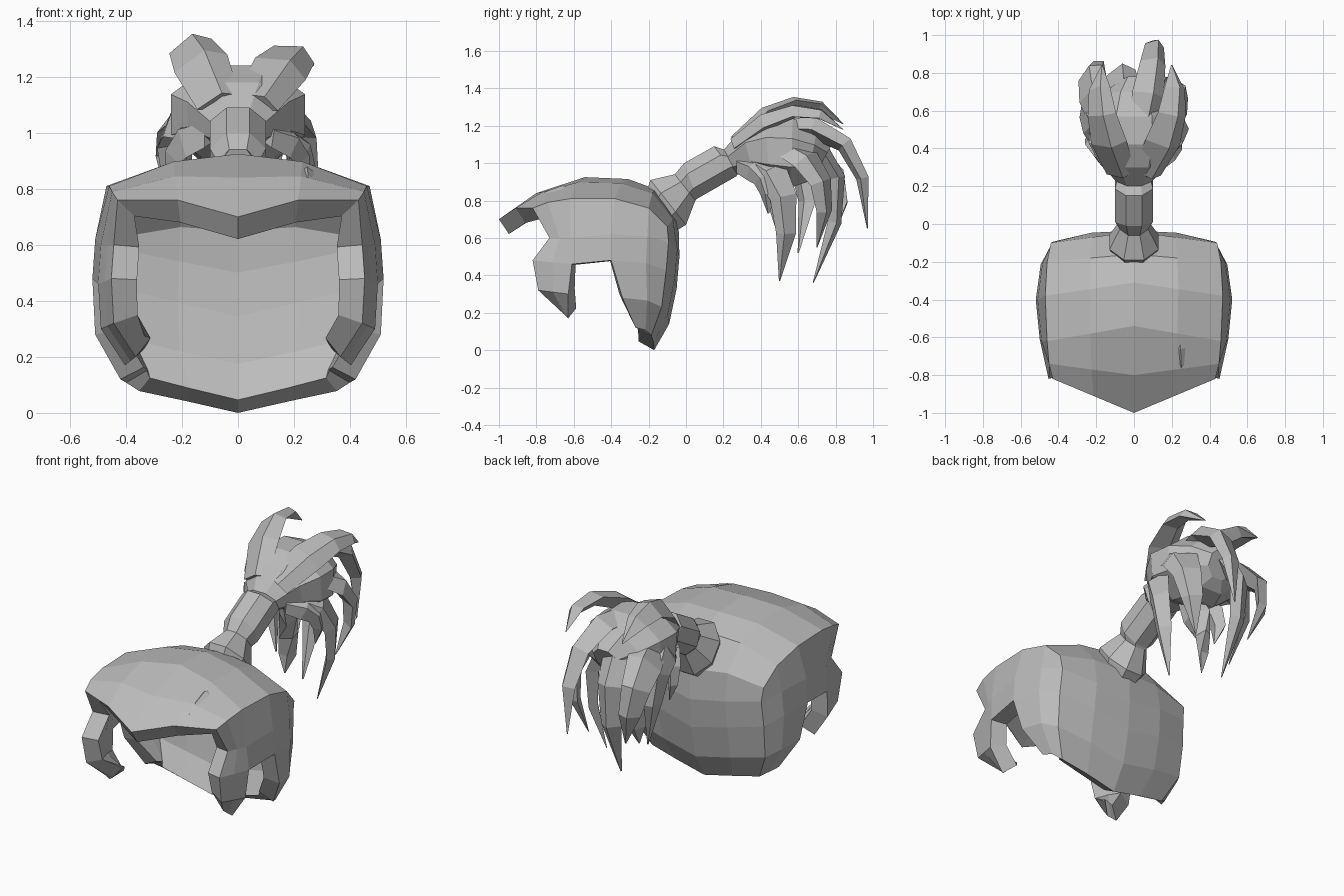
import bpy, bmesh, math
from mathutils import Vector

cube = bpy.data.objects.get("Cube")
if cube:
    bpy.data.objects.remove(cube, do_unlink=True)

grey = bpy.data.materials.new("hair_grey")
grey.use_nodes = True
colour = (0.5, 0.5, 0.5, 1)
grey.diffuse_color = colour
grey.node_tree.nodes["Principled BSDF"].inputs["Base Color"].default_value = colour


def finish(name, bm, centre=None):
    """Weld the mesh, turn its faces outward and make it an object."""
    bmesh.ops.remove_doubles(bm, verts=bm.verts, dist=0.0005)
    bmesh.ops.recalc_face_normals(bm, faces=bm.faces)
    if centre:
        out = sum(f.normal.dot(f.calc_center_median() - centre) for f in bm.faces)
        if out < 0:
            bmesh.ops.reverse_faces(bm, faces=bm.faces)
    mesh = bpy.data.meshes.new(name)
    bm.to_mesh(mesh)
    bm.free()
    mesh.materials.append(grey)
    obj = bpy.data.objects.new(name, mesh)
    bpy.context.collection.objects.link(obj)
    return obj


def skin(name, rings):
    """Closed tube through rings of equal point count."""
    bm = bmesh.new()
    loops = [[bm.verts.new(p) for p in ring] for ring in rings]
    count = len(loops[0])
    for a, b in zip(loops, loops[1:]):
        for i in range(count):
            j = (i + 1) % count
            bm.faces.new((a[i], a[j], b[j], b[i]))
    bm.faces.new(loops[0])
    bm.faces.new(loops[-1])
    return finish(name, bm)


def tube(name, sections, sides=8):
    """Each section gives top y, top z, bottom y, bottom z and half width."""
    rings = []
    grow = 1 / math.cos(math.pi / sides)
    for top_y, top_z, low_y, low_z, half in sections:
        top, low = Vector((0, top_y, top_z)), Vector((0, low_y, low_z))
        middle, up = (top + low) / 2, (top - low) / 2 * grow
        across = Vector((half * grow, 0, 0))
        angles = [math.tau * (i + 0.5) / sides for i in range(sides)]
        rings.append([middle + up * math.cos(a) + across * math.sin(a) for a in angles])
    return skin(name, rings)


def lock(name, width, thick, root, middle, tip, core=Vector((0, .5, .85)), start=0.8):
    """Tapered strand curving from root through middle to tip, ridged away from the core."""
    root, middle, tip = Vector(root), Vector(middle), Vector(tip)
    bend = middle * 2 - (root + tip) / 2
    rings = []
    steps = 4
    for i in range(steps + 1):
        t = i / steps
        point = root * (1 - t) ** 2 + bend * 2 * t * (1 - t) + tip * t * t
        along = ((bend - root) * (1 - t) + (tip - bend) * t).normalized()
        out = point - core
        out = (out - along * out.dot(along)).normalized()
        size = start if i == 0 else max(1.2 - 0.8 * t, 0) if i < steps else 0.04
        side = along.cross(out) * width * size
        ridge = out * thick * size
        rings.append([point + side, point + ridge + side / 4, point - side, point - ridge])
    return skin(name, rings)


# Cap roof, front to back: middle point and side point of each station
stations = [
    ((0, -1, .7), (.43, -.82, .76)),
    ((0, -.8, .84), (.45, -.74, .79)),
    ((0, -.54, .925), (.46, -.62, .81)),
    ((0, -.31, .915), (.47, -.38, .81)),
    ((0, -.16, .86), (.46, -.2, .76)),
    ((0, -.04, .68), (.44, -.1, .66)),
]
roof = []
for inner, outer in stations:
    inner, outer = Vector(inner), Vector(outer)
    roof.append([inner, (inner + outer) / 2 + Vector((0, 0, .03)), outer])

# Cap walls: half width, then y and z of sideburn front, sideburn back, ear edge, back middle
levels = [
    (.51, (-.73, .6), (-.62, .6), (-.4, .62), (-.035, .5)),
    (.52, (-.82, .48), (-.61, .46), (-.4, .48), (-.05, .33)),
    (.51, (-.79, .32), (-.63, .3), (-.34, .28), (-.09, .14)),
    (.42, (-.66, .2), (-.63, .17), (-.27, .12), (-.17, 0)),
]
# Share of the width, depth and height change round the back corner
corner = [(1, 0, 0), (.95, .53, .1), (.84, .84, .35), (.44, .97, .65), (0, 1, 1)]
walls = [[row[2] for row in roof] + [roof[-1][1], roof[-1][0]]]
for half, burn_front, burn_back, ear, back in levels:
    front, rear = Vector((half * .87, *burn_front)), Vector((half * .96, *burn_back))
    wall = [front, (front + rear) / 2, rear]
    for fx, fy, fz in corner:
        wall.append(Vector((half * fx, ear[0] + (back[0] - ear[0]) * fy, ear[1] + (back[1] - ear[1]) * fz)))
    walls.append(wall)

bm = bmesh.new()
for mirror in (1, -1):
    for grid in (roof, walls):
        for j in range(len(grid) - 1):
            for i in range(len(grid[0]) - 1):
                if grid is walls and i == 2 and j > 1:
                    continue  # open notch for the ear
                quad = (grid[j][i], grid[j][i + 1], grid[j + 1][i + 1], grid[j + 1][i])
                bm.faces.new([bm.verts.new((mirror * p.x, p.y, p.z)) for p in quad])
cap = finish("hair_cap", bm, Vector((0, -.45, .45)))
shell = cap.modifiers.new("thickness", "SOLIDIFY")
shell.thickness = 0.095
shell.offset = -1

# Small fold in the fringe on the left
lock("fringe_fold", .035, .025, (.25, -.56, .865), (.255, -.74, .83), (.26, -.87, .74),
     core=Vector((.2, -.5, .4)), start=.1)

# Tail root and wrapped stem
tube("tail_stem", [
    (-.21, .85, -.05, .64, .11), (-.19, .91, 0, .67, .13), (-.06, .94, .05, .8, .075),
    (-.01, 1, .06, .81, .1), (.15, 1.09, .27, .93, .1), (.21, 1.07, .28, .95, .09)])

# Full body of the tail
tube("tail_body", [
    (.2, 1.07, .27, .94, .09), (.3, 1.18, .36, .94, .18), (.42, 1.24, .45, .89, .24),
    (.57, 1.24, .56, .87, .23), (.7, 1.18, .65, .9, .17), (.78, 1.1, .7, .95, .08)])

# Paired locks: width, thickness, root, middle, tip, and how far the right one strays
pairs = {
    "crown_lock": (.1, .05, (.07, .27, 1.11), (.2, .58, 1.28), (.2, .84, 1.18), (.03, 0, .03)),
    "side_lock": (.09, .05, (.12, .34, 1.02), (.25, .52, .82), (.17, .5, .37), (0, .1, .15)),
    "rear_lock": (.1, .05, (.15, .5, 1.1), (.23, .72, .9), (.15, .7, .55), (0, .08, .04)),
    "front_lock": (.08, .05, (.1, .3, 1), (.22, .42, .92), (.2, .44, .73), (0, 0, 0)),
}
flip = Vector((-1, 1, 1))
for name, (width, thick, root, middle, tip, stray) in pairs.items():
    lock(name + "_left", width, thick, root, middle, tip)
    stray = Vector(stray)
    lock(name + "_right", width, thick, Vector(root) * flip,
         Vector(middle) * flip + stray, Vector(tip) * flip + stray)

# Single locks at the back and underneath
lock("long_back_lock", .085, .06, (.03, .45, 1.19), (.1, .85, 1.1), (.1, .97, .65))
lock("inner_back_lock", .1, .06, (-.05, .5, 1.14), (-.07, .8, .92), (-.05, .68, .36))
lock("under_lock", .08, .05, (0, .45, .95), (-.04, .53, .68), (-.05, .51, .46))
